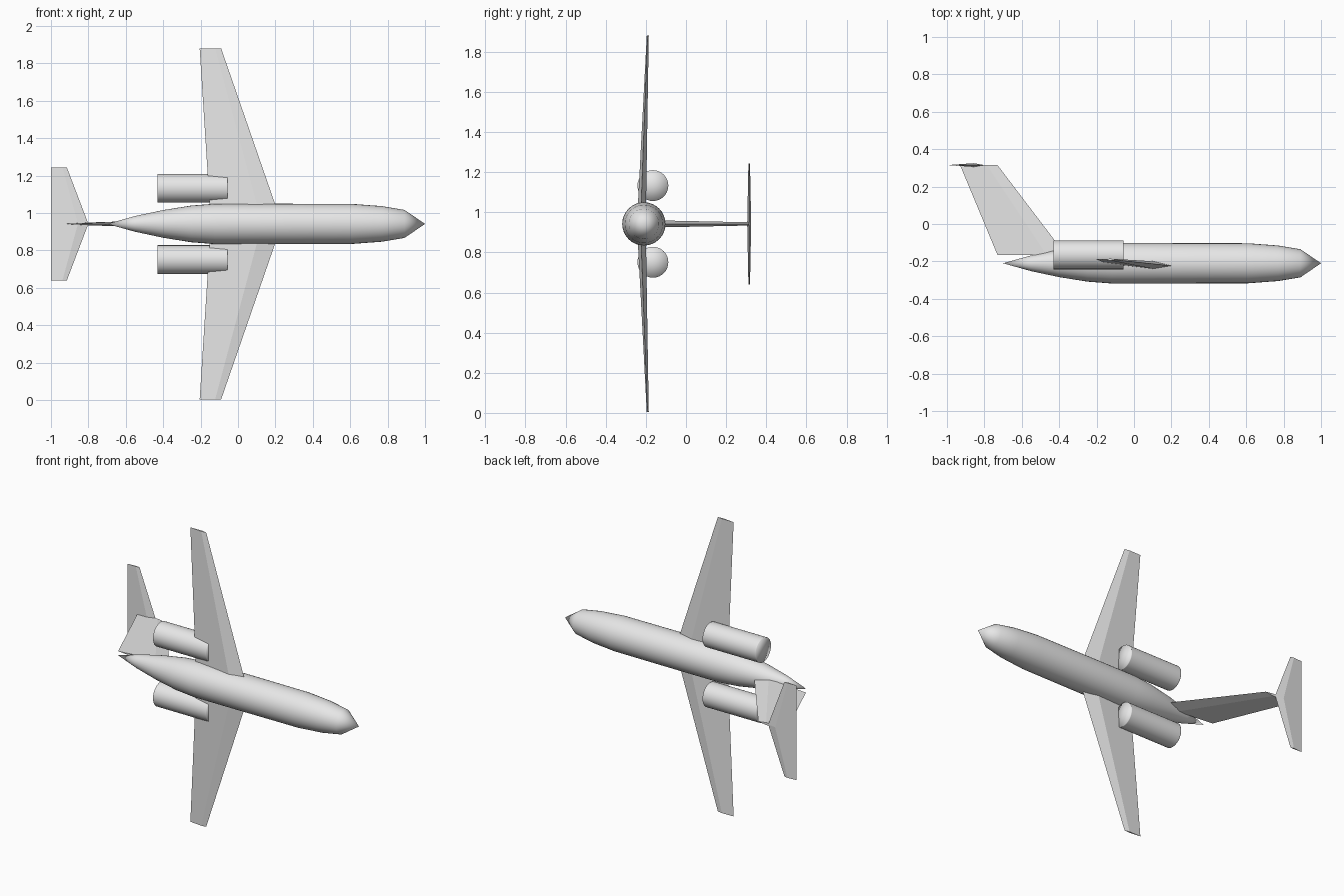
import bpy
import bmesh
import math
from mathutils import Vector

cube = bpy.data.objects.get("Cube")
if cube:
    bpy.data.objects.remove(cube, do_unlink=True)

MID = 0.942      # height of the symmetry plane
AXIS_Y = -0.21   # fuselage axis

grey = bpy.data.materials.new("light_grey")
grey.use_nodes = True
grey.diffuse_color = (0.8, 0.8, 0.8, 1)
grey.node_tree.nodes["Principled BSDF"].inputs["Base Color"].default_value = (0.8, 0.8, 0.8, 1)


def finish(name, bm, smooth_angle=None):
    bmesh.ops.recalc_face_normals(bm, faces=bm.faces)
    mesh = bpy.data.meshes.new(name)
    bm.to_mesh(mesh)
    bm.free()
    mesh.materials.append(grey)
    obj = bpy.data.objects.new(name, mesh)
    bpy.context.collection.objects.link(obj)
    if smooth_angle:
        bpy.ops.object.select_all(action='DESELECT')
        obj.select_set(True)
        bpy.context.view_layer.objects.active = obj
        bpy.ops.object.shade_smooth_by_angle(angle=math.radians(smooth_angle))
    return obj


def lathe(name, profile, y, z, sides, smooth_angle):
    """Spin (x, radius) points about a line parallel to x; the ends have zero radius."""
    bm = bmesh.new()
    rings = []
    for x, r in profile:
        if r == 0:
            rings.append([bm.verts.new((x, y, z))] * sides)
        else:
            turns = [2 * math.pi * i / sides for i in range(sides)]
            rings.append([bm.verts.new((x, y + r * math.cos(a), z + r * math.sin(a))) for a in turns])
    for a, b in zip(rings, rings[1:]):
        for i in range(sides):
            j = (i + 1) % sides
            bm.faces.new(dict.fromkeys((a[i], a[j], b[j], b[i])))
    return finish(name, bm, smooth_angle)


def loft(name, sections):
    """Join closed sections of equal point count and cap both ends."""
    bm = bmesh.new()
    loops = [[bm.verts.new(p) for p in s] for s in sections]
    for a, b in zip(loops, loops[1:]):
        for i in range(len(a)):
            j = (i + 1) % len(a)
            bm.faces.new((a[i], a[j], b[j], b[i]))
    bm.faces.new(loops[0])
    bm.faces.new(loops[-1])
    return finish(name, bm)


def foil(lead, trail, half, across):
    """Diamond aerofoil between two edge points, thickest near the front."""
    lead, trail, across = Vector(lead), Vector(trail), Vector(across)
    crest = lead.lerp(trail, 0.28)
    return [lead, crest + across * half, trail, crest - across * half]


# Fuselage
lathe("fuselage",
      [(1.0, 0), (0.89, 0.075), (0.77, 0.095), (0.61, 0.107), (0.2, 0.108), (-0.12, 0.108),
       (-0.25, 0.098), (-0.4, 0.074), (-0.55, 0.042), (-0.7, 0)],
      AXIS_Y, MID, 32, 40)

UP, SIDE = (0, 1, 0), (0, 0, 1)
for side, s in (("left", 1), ("right", -1)):
    # Wings, tapering and rising towards the tip
    loft(side + "_wing",
         [foil((0.235, -0.227, MID), (-0.145, -0.212, MID), 0.022, UP),
          foil((-0.09, -0.192, MID + s * 0.938), (-0.205, -0.187, MID + s * 0.938), 0.005, UP)])
    # Engines, with softly shaded end caps
    lathe(side + "_engine",
          [(-0.055, 0), (-0.055, 0.077), (-0.06, 0.077), (-0.425, 0.077), (-0.43, 0.077), (-0.43, 0)],
          -0.165, MID + s * 0.191, 32, 180)

# Swept tail fin
loft("tail_fin",
     [foil((-0.365, -0.165, MID), (-0.73, -0.165, MID), 0.018, SIDE),
      foil((-0.73, 0.315, MID), (-0.93, 0.315, MID), 0.008, SIDE)])

# Tailplane on top of the fin, in one piece from tip to tip
loft("tailplane",
     [foil((-0.915, 0.315, MID - 0.302), (-1.0, 0.315, MID - 0.302), 0.004, UP),
      foil((-0.8, 0.315, MID), (-1.0, 0.315, MID), 0.01, UP),
      foil((-0.915, 0.315, MID + 0.302), (-1.0, 0.315, MID + 0.302), 0.004, UP)])
